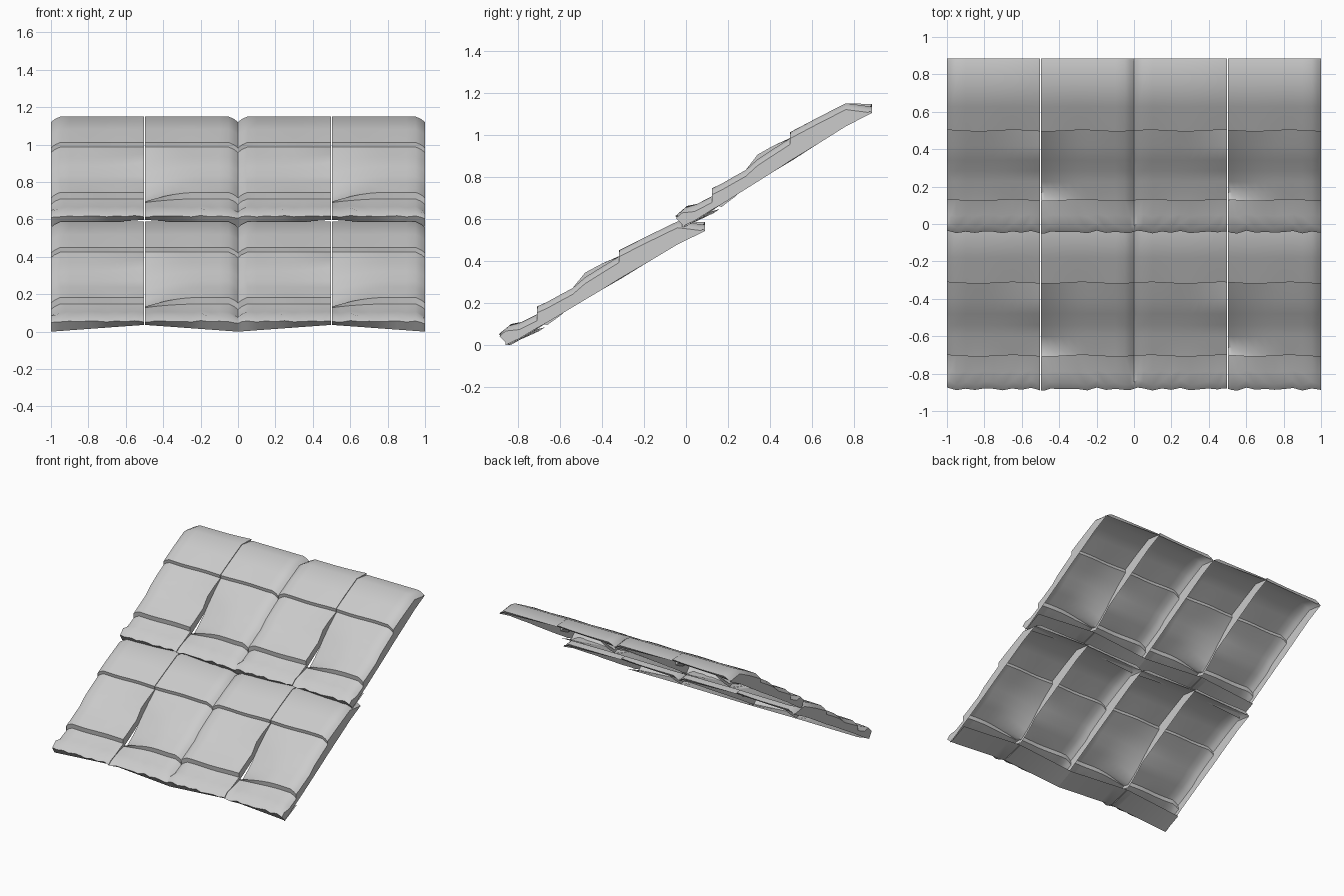
import bpy, bmesh, math
from mathutils import Vector

if "Cube" in bpy.data.objects:
    bpy.data.objects.remove(bpy.data.objects["Cube"])

# Slope profile of one panel (y, z): front lip, two stepped courses, ridge, back edge
PROFILE = [(-.883, .055), (-.85, .085), (-.79, .105), (-.70, .148), (-.705, .183),
           (-.66, .205), (-.60, .238), (-.54, .27), (-.48, .322), (-.40, .372),
           (-.31, .425), (-.315, .45), (-.18, .52), (-.04, .588), (.09, .572)]
US = [0, .04, .1, .2, .3, .4, .5, .6, .7, .8, .9, .96, 1]   # outer edge -> seam
# Extra height at the seam, by profile row
LIFT = {7: .0, 8: .022, 9: .015, 14: .012}
DIP = {3: -.02, 4: -.05, 5: -.085, 6: -.075, 7: -.055, 8: -.045, 9: -.02}


def under(y, u):
    """Straight lower border of the side walls, arched towards the seam."""
    return max(0, (y + .84) / .92 * .55) + .035 * u


def top_point(k, u, x, dipped):
    y, z = PROFILE[k]
    z -= .03 * max(0, 1 - u / .1) ** 1.5 * (0.4 if k < 2 else 1)
    near = max(0, (u - .4) / .6) ** 2
    z += (DIP if dipped else LIFT).get(k, 0) * near
    wave = math.sin(x * 2 * math.pi / .115) + .5 * math.sin(x * 31 + 1)
    if k < 3:                                   # ragged front lip
        y += (.006, .012, .006)[k] * wave
        z += (.003, .010, .003)[k] * wave
    elif k in (3, 4, 10, 11):                   # slightly uneven course edges
        y += .004 * math.sin(x * 17)
    return y, z


def make_panel(name, edge_x, seam_x, dipped, row):
    bm = bmesh.new()

    def vert(x, y, z):
        if row:                                 # upper row is a bit shorter
            y, z = .799 + .954 * y, z + .562
        return bm.verts.new(Vector((x, y, z)))

    cols = []
    for u in US:
        x = edge_x + (seam_x - edge_x) * u
        flap = vert(x, -.67 - .03 * (1 - u), .065 + .02 * u)
        rim = vert(x, -.845, .036 * u)
        tops = [vert(x, *top_point(k, u, x, dipped)) for k in range(len(PROFILE))]
        back = vert(x, .08, .55 + .018 * u)
        cols.append([flap, rim] + tops + [back])
    for a, b in zip(cols, cols[1:]):
        for k in range(len(a) - 1):
            bm.faces.new((a[k], b[k], b[k + 1], a[k + 1]))

    # side walls hanging down from both long borders
    for col, u in ((cols[0], 0), (cols[-1], 1)):
        tops = col[2:-1]
        low = [col[1]]
        for v, (y, z) in zip(tops[1:-1], PROFILE[1:-1]):
            base = under(y, u) + (.562 if row else 0)
            low.append(bm.verts.new((v.co.x, v.co.y, min(base, v.co.z - .025))))
        low.append(col[-1])
        for k in range(len(tops) - 1):
            bm.faces.new((tops[k], tops[k + 1], low[k + 1], low[k]))

    bmesh.ops.recalc_face_normals(bm, faces=bm.faces)
    bm.faces.ensure_lookup_table()
    bm.normal_update()
    if bm.faces[14].normal.z < 0:
        bmesh.ops.reverse_faces(bm, faces=bm.faces)
    mesh = bpy.data.meshes.new(name)
    bm.to_mesh(mesh)
    bm.free()
    ob = bpy.data.objects.new(name, mesh)
    bpy.context.collection.objects.link(ob)
    ob.select_set(True)
    bpy.context.view_layer.objects.active = ob


# Two rows of two units; each unit is a left and a right panel meeting at a seam
for row, label in enumerate(("lower", "upper")):
    for n, x0 in enumerate((-1, 0)):
        make_panel(f"{label}_left_panel_{n + 1}", x0, x0 + .498, False, row)
        make_panel(f"{label}_right_panel_{n + 1}", x0 + 1, x0 + .502, True, row)

bpy.ops.object.shade_smooth_by_angle(angle=math.radians(45))
